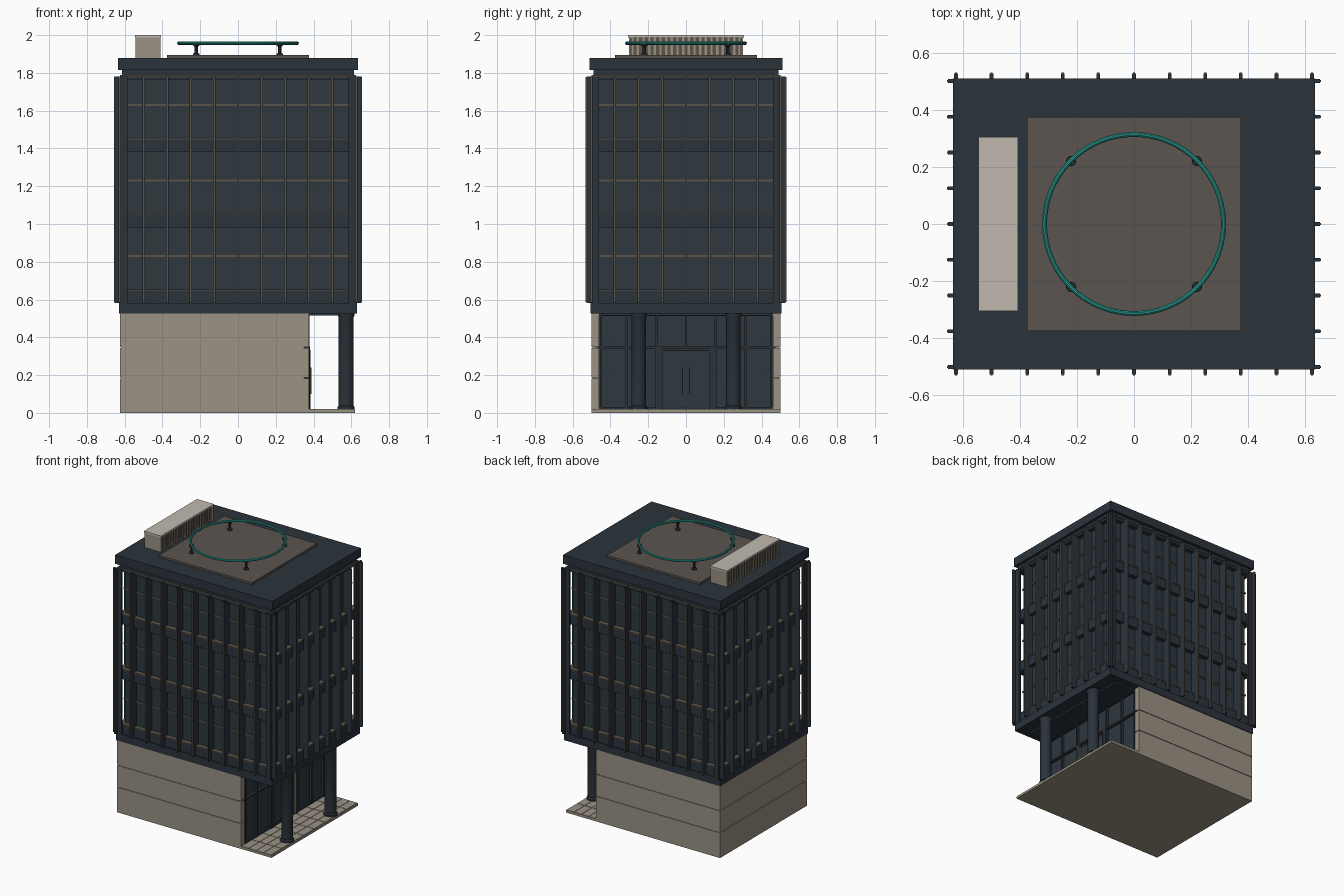
import bpy, bmesh, math
from mathutils import Matrix

if "Cube" in bpy.data.objects:
    bpy.data.objects.remove(bpy.data.objects["Cube"])


def material(name, rgb):
    """Flat material from 0-255 display values."""
    m = bpy.data.materials.new(name)
    lin = [((c / 255 + 0.055) / 1.055) ** 2.4 for c in rgb]
    m.diffuse_color = (*lin, 1)
    m.use_nodes = True
    m.node_tree.nodes["Principled BSDF"].inputs["Base Color"].default_value = m.diffuse_color
    return m


STEEL = material("dark_steel", (42, 51, 59))
GLASS = material("dark_glass", (46, 56, 63))
STONE = material("warm_stone", (155, 146, 132))
PALE = material("pale_cap", (192, 185, 175))
BRONZE = material("bronze_trim", (92, 84, 73))
PAD = material("roof_pad_brown", (91, 85, 79))
TEAL = material("teal", (42, 157, 146))


def finish(name, bm, mat, smooth=False):
    me = bpy.data.meshes.new(name)
    bm.to_mesh(me)
    bm.free()
    me.materials.append(mat)
    ob = bpy.data.objects.new(name, me)
    bpy.context.collection.objects.link(ob)
    if smooth:
        bpy.ops.object.select_all(action='DESELECT')
        ob.select_set(True)
        bpy.context.view_layer.objects.active = ob
        bpy.ops.object.shade_smooth_by_angle()
    return ob


def boxes(name, mat, items):
    """One object from (x0, x1, y0, y1, z0, z1) boxes."""
    bm = bmesh.new()
    for x0, x1, y0, y1, z0, z1 in items:
        mx = Matrix.Translation(((x0 + x1) / 2, (y0 + y1) / 2, (z0 + z1) / 2))
        bmesh.ops.create_cube(bm, size=1, matrix=mx @ Matrix.Diagonal((x1 - x0, y1 - y0, z1 - z0, 1)))
    return finish(name, bm, mat)


def block(hx, hy, z0, z1):
    return (-hx, hx, -hy, hy, z0, z1)


def lathe(name, mat, profile, centres, steps=24):
    """Turned (radius, z) profile repeated at each centre."""
    bm = bmesh.new()
    for cx, cy in centres:
        rings = [[bm.verts.new((cx + r * math.cos(2 * math.pi * i / steps),
                                cy + r * math.sin(2 * math.pi * i / steps), z))
                  for i in range(steps)] for r, z in profile]
        for a, b in zip(rings, rings[1:]):
            for i in range(steps):
                j = (i + 1) % steps
                bm.faces.new((a[i], a[j], b[j], b[i]))
        bm.faces.new(rings[0][::-1])
        bm.faces.new(rings[-1])
    return finish(name, bm, mat, True)


# Ground slab with raised pavers in the open porch
boxes("ground_slab", STONE, [(-0.625, 0.62, -0.5, 0.5, 0, 0.017)])
boxes("porch_pavers", STONE, [
    (0.377 + i * 0.06, 0.377 + i * 0.06 + 0.057, -0.498 + j * 0.125, -0.498 + j * 0.125 + 0.121, 0.015, 0.02)
    for i in range(4) for j in range(8)])

# Stone base: core and three courses split by narrow reveals
boxes("stone_core", STONE, [(-0.62, 0.35, -0.495, 0.495, 0.015, 0.528)])
courses = []
for z0, z1 in ((0.015, 0.183), (0.188, 0.343), (0.348, 0.528)):
    courses += [(-0.625, 0.375, s * 0.48 - 0.02, s * 0.48 + 0.02, z0, z1) for s in (-1, 1)]
    courses.append((-0.625, -0.59, -0.461, 0.461, z0, z1))
boxes("stone_courses", STONE, courses)

# Lobby glazing, framing and doors on the porch side
boxes("lobby_glass", GLASS, [(0.34, 0.362, -0.461, 0.461, 0.018, 0.526)])
frame = [(0.355, 0.378, y - 0.006, y + 0.006, 0.02, 0.526) for y in (-0.45, -0.315, -0.155, 0.155, 0.315, 0.45)]
frame += [(0.355, 0.378, -0.006, 0.006, 0.35, 0.526),
          (0.355, 0.382, -0.475, 0.475, 0.34, 0.352),
          (0.355, 0.375, -0.46, 0.46, 0.018, 0.032),
          (0.355, 0.375, -0.46, 0.46, 0.512, 0.526)]
boxes("lobby_frame", STEEL, frame)
boxes("door_portal", STEEL, [(0.355, 0.382, s * 0.14 - 0.015, s * 0.14 + 0.015, 0.02, 0.34) for s in (-1, 1)])
boxes("door_leaves", GLASS, [(0.355, 0.368, min(s * 0.003, s * 0.122), max(s * 0.003, s * 0.122), 0.022, 0.325)
                             for s in (-1, 1)])
boxes("door_trim", BRONZE, [(0.36, 0.384, -0.128, 0.128, 0.328, 0.333)] +
      [(0.36, 0.384, s * 0.126 - 0.002, s * 0.126 + 0.002, 0.02, 0.33) for s in (-1, 1)])
boxes("door_handles", BRONZE, [(0.366, 0.388, s * 0.018 - 0.003, s * 0.018 + 0.003, 0.1, 0.24) for s in (-1, 1)])

# Porch columns and soffit panel
lathe("porch_columns", STEEL, [(0.046, 0.017), (0.046, 0.03), (0.039, 0.04), (0.039, 0.505), (0.044, 0.515), (0.044, 0.53)],
      [(0.572, -0.25), (0.572, 0.25)], 32)
boxes("porch_soffit", STEEL, [(0.37, 0.54, -0.45, 0.45, 0.515, 0.535)])

# Tower body
boxes("lower_band", STEEL, [block(0.63, 0.505, 0.527, 0.582)])
boxes("curtain_glass", GLASS, [block(0.588, 0.463, 0.57, 1.79)])
boxes("spandrels", STEEL, [block(0.62, 0.495, z, z + 0.07) for z in (0.578, 0.98, 1.38)])
boxes("spandrel_sills", BRONZE, [block(0.622, 0.497, z, z + 0.006) for z in (0.647, 1.048, 1.448)])
boxes("mid_transoms", BRONZE, [block(0.595, 0.47, z - 0.005, z + 0.005) for z in (0.83, 1.23, 1.63)])
boxes("head_rail", STEEL, [block(0.62, 0.495, 1.765, 1.782)])
boxes("head_trim", BRONZE, [block(0.625, 0.5, 1.782, 1.79)])
boxes("roof_neck", STEEL, [block(0.615, 0.49, 1.79, 1.82)])

# Vertical fins on all four faces, with narrow bronze nosings
fins, noses = [], []
Z0, Z1, W, N = 0.582, 1.782, 0.0065, 0.004
for s in (-1, 1):
    for i in range(-5, 6):
        x = i * 0.125
        a, b, c = sorted((s * 0.46, s * 0.528)), sorted((s * 0.527, s * 0.531)), None
        fins.append((x - W, x + W, *a, Z0, Z1))
        noses.append((x - N, x + N, *b, Z0 + 0.004, Z1 - 0.004))
    for i in range(-4, 5):
        y = i * 0.1255
        a, b = sorted((s * 0.585, s * 0.653)), sorted((s * 0.652, s * 0.656))
        fins.append((*a, y - W, y + W, Z0, Z1))
        noses.append((*b, y - N, y + N, Z0 + 0.004, Z1 - 0.004))
boxes("facade_fins", STEEL, fins)
boxes("fin_nosings", BRONZE, noses)

# Roof slab and landing pad
boxes("roof_slab", STEEL, [block(0.635, 0.51, 1.815, 1.88)])
boxes("roof_pad", PAD, [block(0.375, 0.375, 1.875, 1.895)])

# Teal ring on four posts
bpy.ops.mesh.primitive_torus_add(major_radius=0.314, minor_radius=0.0085, major_segments=64,
                                 minor_segments=10, location=(0, 0, 1.957))
ring = bpy.context.object
ring.name = "roof_ring"
ring.data.materials.append(TEAL)
bpy.ops.object.shade_smooth_by_angle()
lathe("ring_posts", STEEL, [(0.018, 1.893), (0.018, 1.902), (0.008, 1.906), (0.008, 1.938), (0.016, 1.944), (0.016, 1.952)],
      [(sx * 0.221, sy * 0.221) for sx in (-1, 1) for sy in (-1, 1)], 12)

# Rooftop plant unit with louvred long sides
boxes("plant_body", STONE, [(-0.532, -0.42, -0.298, 0.298, 1.878, 1.992)])
boxes("plant_recess", BRONZE, [(-0.535, -0.417, -0.285, 0.285, 1.895, 1.985)])
slats = []
for i in range(20):
    y = -0.285 + i * 0.03
    slats += [(x - 0.006, x + 0.006, y - 0.006, y + 0.006, 1.88, 1.99) for x in (-0.535, -0.417)]
boxes("plant_slats", STONE, slats)
boxes("plant_ends", STONE, [(-0.542, -0.411, s * 0.298 - 0.005, s * 0.298 + 0.005, 1.878, 1.992) for s in (-1, 1)])
boxes("plant_cap", PALE, [(-0.545, -0.408, -0.306, 0.306, 1.988, 2.0)])
